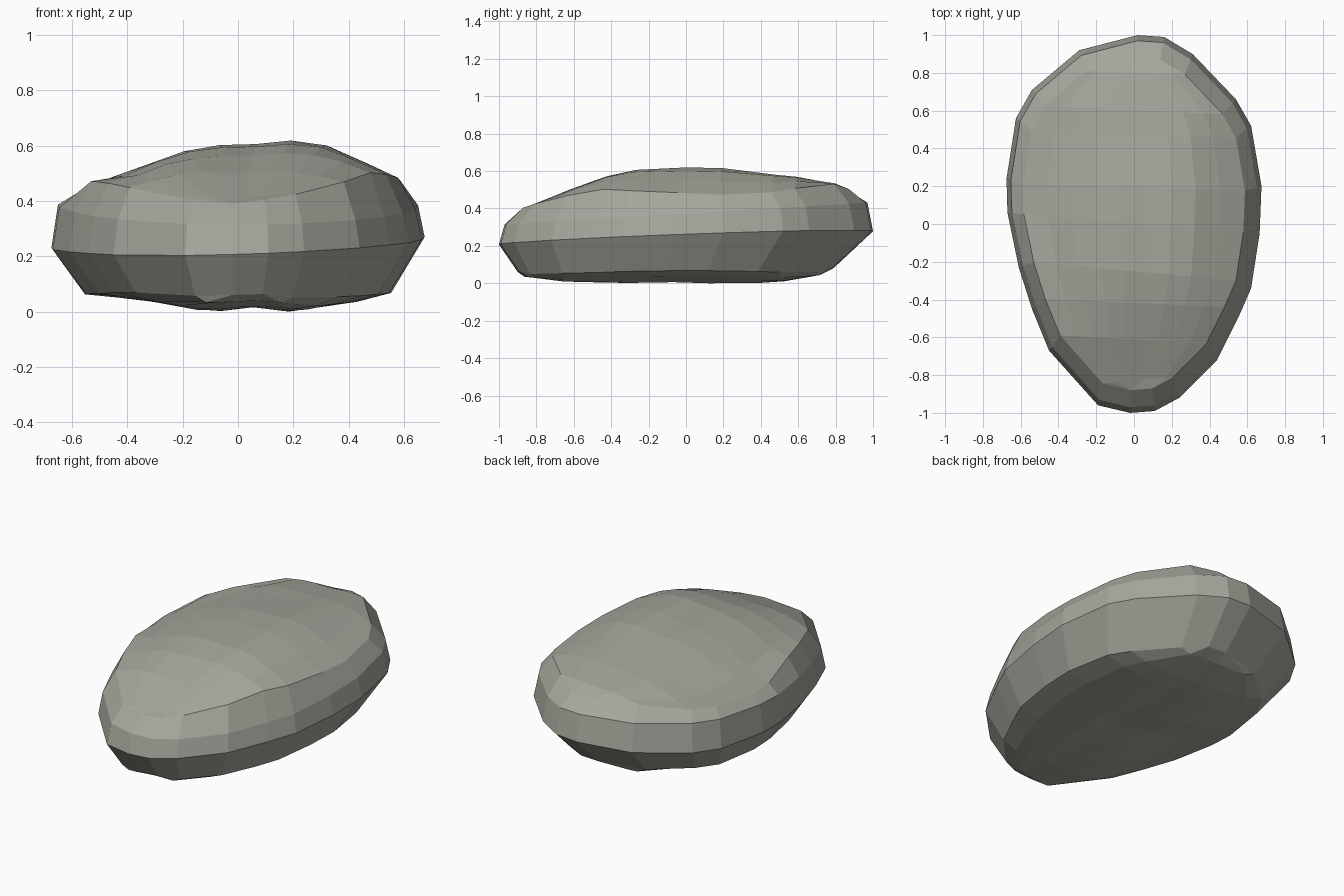
import bpy, bmesh

if "Cube" in bpy.data.objects:
    bpy.data.objects.remove(bpy.data.objects["Cube"])

# Widest outline of the boulder, seen from above (counter-clockwise from front)
OUTLINE = [(-0.02, -1.0), (0.11, -0.99), (0.24, -0.92), (0.44, -0.72), (0.55, -0.5),
           (0.62, -0.34), (0.665, -0.05), (0.675, 0.2), (0.62, 0.52), (0.54, 0.66),
           (0.31, 0.9), (0.16, 0.99), (0.02, 1.0), (-0.29, 0.92), (-0.54, 0.71),
           (-0.625, 0.56), (-0.675, 0.24), (-0.67, 0.06), (-0.61, -0.23),
           (-0.54, -0.45), (-0.45, -0.67), (-0.19, -0.96)]
N = len(OUTLINE)
# Silhouette heights of the top, along x and along y
TOP_X = [(-0.66, 0.36), (-0.53, 0.48), (-0.42, 0.495), (-0.25, 0.57), (-0.1, 0.61),
         (0.02, 0.605), (0.17, 0.635), (0.31, 0.615), (0.58, 0.49), (0.65, 0.38)]
TOP_Y = [(-0.97, 0.31), (-0.87, 0.41), (-0.66, 0.47), (-0.58, 0.54), (-0.4, 0.58),
         (-0.24, 0.615), (-0.1, 0.61), (0.08, 0.635), (0.3, 0.605), (0.5, 0.58),
         (0.67, 0.565), (0.85, 0.525), (0.96, 0.43)]
# Silhouette heights of the underside
LOW_X = [(-0.54, 0.045), (-0.4, 0.055), (-0.1, 0.0), (0.07, 0.02), (0.2, 0.0),
         (0.35, 0.03), (0.55, 0.05)]
LOW_Y = [(-0.9, 0.04), (-0.55, 0.0), (-0.1, 0.0), (-0.03, 0.015), (0.08, 0.0),
         (0.4, 0.0), (0.58, 0.015), (0.78, 0.06)]


def lerp_table(table, t):
    if t <= table[0][0]:
        return table[0][1]
    for (a, u), (b, v) in zip(table, table[1:]):
        if t <= b:
            return u + (v - u) * (t - a) / (b - a)
    return table[-1][1]


def top_height(x, y):
    dx = 0.635 - lerp_table(TOP_X, x)
    dy = 0.635 - lerp_table(TOP_Y, y)
    return 0.635 - (dx ** 1.5 + dy ** 1.5) ** (1 / 1.5)


def low_height(x, y):
    dx, dy = lerp_table(LOW_X, x), lerp_table(LOW_Y, y)
    return (dx ** 1.5 + dy ** 1.5) ** (1 / 1.5)


bm = bmesh.new()


def ring(sx, sy, height, cy=0.0):
    pts = [(x * sx, y * sy + cy) for x, y in OUTLINE]
    return [bm.verts.new((x, y, height(x, y))) for x, y in pts]


def cap(loop, height, cols=9):
    """Fill a ring with rows running from its right side to its left side."""
    rows = []
    for k in range(1, N // 2 + 1):
        r, l = loop[k], loop[(N + 1 - k) % N]
        if k in (1, N // 2):
            rows.append([r, l])
            continue
        row = [r]
        for c in range(1, cols):
            p = r.co.lerp(l.co, c / cols)
            row.append(bm.verts.new((p.x, p.y, height(p.x, p.y))))
        rows.append(row + [l])
    for a, b in zip(rows[1:-1], rows[2:-1]):
        for c in range(cols):
            bm.faces.new((a[c], a[c + 1], b[c + 1], b[c]))
    # Narrow ends are closed with two fans
    for end, row in ((rows[0], rows[1]), (rows[-1], rows[-2])):
        mid = cols // 2
        for c in range(cols):
            bm.faces.new((end[0] if c < mid else end[1], row[c], row[c + 1]))
        bm.faces.new((end[0], end[1], row[mid]))


# Underside rim, waist, shoulder and edge of the top
rings = [
    ring(0.82, 0.845, lambda x, y: 0.02 + low_height(x, y), -0.055),
    ring(1.0, 1.0, lambda x, y: 0.245 + 0.035 * y + 0.03 * x),
    ring(0.965, 0.97, lambda x, y: 0.375 + 0.06 * y),
    ring(0.87, 0.88, top_height),
]
for a, b in zip(rings, rings[1:]):
    for i in range(N):
        j = (i + 1) % N
        bm.faces.new((a[i], a[j], b[j], b[i]))
cap(rings[0], low_height)
cap(rings[-1], top_height)

# Rest exactly on the ground
floor = min(v.co.z for v in bm.verts)
for v in bm.verts:
    v.co.z -= floor
bmesh.ops.recalc_face_normals(bm, faces=bm.faces[:])

mesh = bpy.data.meshes.new("boulder")
bm.to_mesh(mesh)
bm.free()
stone = bpy.data.materials.new("warm grey stone")
stone.diffuse_color = (0.38, 0.38, 0.335, 1)
stone.use_nodes = True
stone.node_tree.nodes["Principled BSDF"].inputs["Base Color"].default_value = stone.diffuse_color
mesh.materials.append(stone)
bpy.context.collection.objects.link(bpy.data.objects.new("boulder", mesh))
